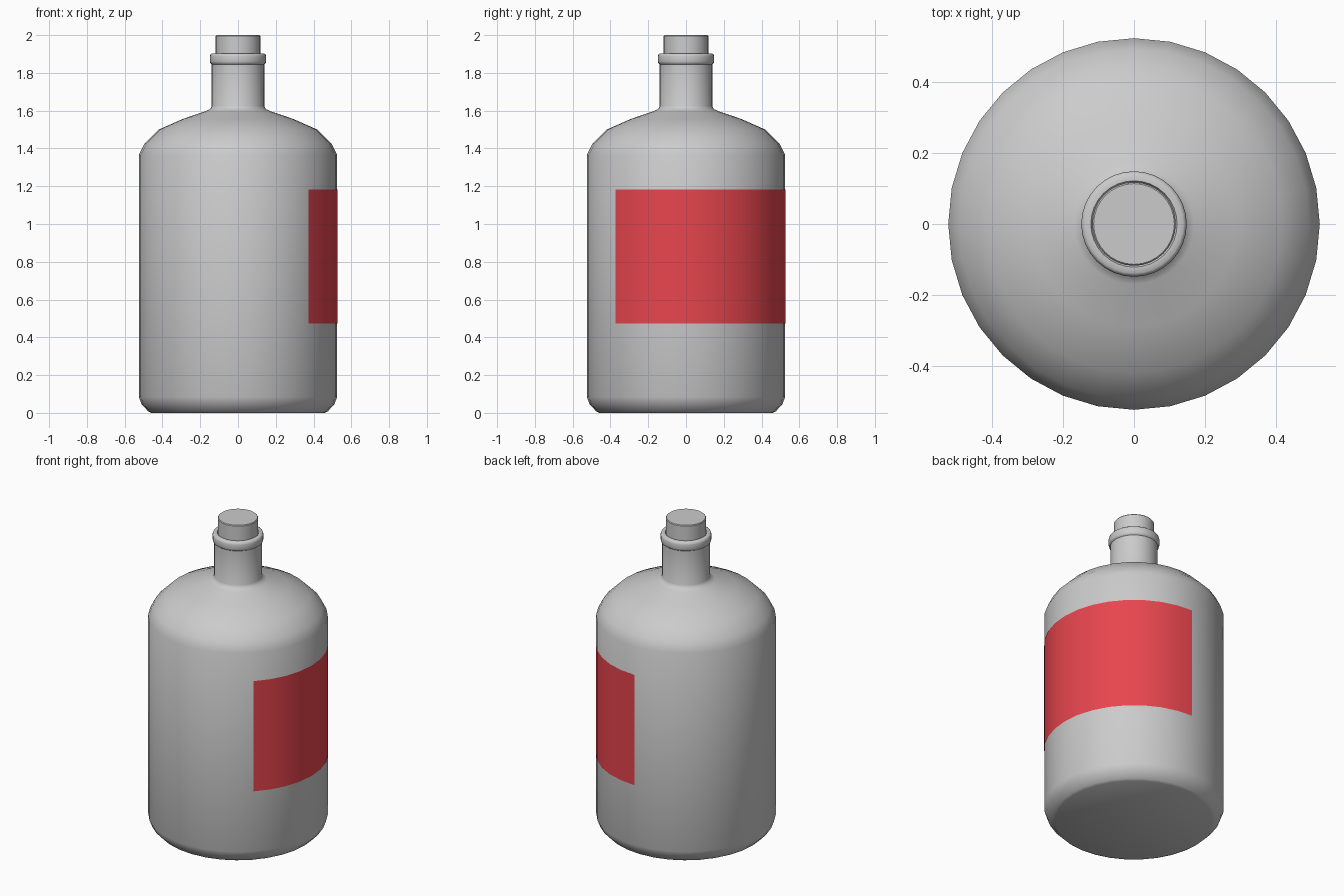
import bpy, bmesh
from math import sin, cos, radians

if "Cube" in bpy.data.objects:
    bpy.data.objects.remove(bpy.data.objects["Cube"])

SIDES = 32


def finish(name, bm, angle=40):
    bmesh.ops.recalc_face_normals(bm, faces=bm.faces)
    mesh = bpy.data.meshes.new(name)
    bm.to_mesh(mesh)
    bm.free()
    obj = bpy.data.objects.new(name, mesh)
    bpy.context.collection.objects.link(obj)
    bpy.ops.object.select_all(action='DESELECT')
    obj.select_set(True)
    bpy.context.view_layer.objects.active = obj
    bpy.ops.object.shade_smooth_by_angle(angle=radians(angle))
    return obj


def ring(bm, r, z):
    return [bm.verts.new((r * cos(radians(360 * i / SIDES)),
                          r * sin(radians(360 * i / SIDES)), z)) for i in range(SIDES)]


def lathe(name, profile, angle=40):
    """Revolve (radius, height) points and cap both ends."""
    bm = bmesh.new()
    rings = [ring(bm, r, z) for r, z in profile]
    for a, b in zip(rings, rings[1:]):
        for i in range(SIDES):
            j = (i + 1) % SIDES
            bm.faces.new((a[i], a[j], b[j], b[i]))
    bm.faces.new(rings[0])
    bm.faces.new(rings[-1])
    return finish(name, bm, angle)


# Bottle: rounded foot, straight wall, shoulder, neck and lip
lathe("bottle", [
    (0.46, 0), (0.475, 0.008), (0.51, 0.045), (0.525, 0.085),
    (0.525, 1.365), (0.495, 1.425), (0.42, 1.50), (0.29, 1.557),
    (0.17, 1.598), (0.148, 1.608), (0.139, 1.625), (0.139, 1.845),
    (0.146, 1.85), (0.149, 1.86), (0.149, 1.888), (0.146, 1.898),
    (0.139, 1.903), (0.122, 1.903), (0.118, 1.895)])

# Stopper with a slightly softened top edge
lathe("stopper", [(0.118, 1.88), (0.118, 1.995), (0.114, 2.0)], 30)

# Label wrapped around the right side, following the wall facets
bm = bmesh.new()
R = 0.527
cols = []
for k in range(-4, 9):
    a = radians(k * 360 / SIDES)
    cols.append([bm.verts.new((R * cos(a), R * sin(a), z)) for z in (0.472, 1.183)])
for a, b in zip(cols, cols[1:]):
    bm.faces.new((a[0], b[0], b[1], a[1]))
label = finish("label", bm)
# make sure the sheet faces outwards
if label.data.polygons[5].normal.x < 0:
    label.data.flip_normals()
red = bpy.data.materials.new("label_red")
red.diffuse_color = (0.8, 0.06, 0.075, 1)
red.use_nodes = True
red.node_tree.nodes["Principled BSDF"].inputs["Base Color"].default_value = red.diffuse_color
label.data.materials.append(red)
